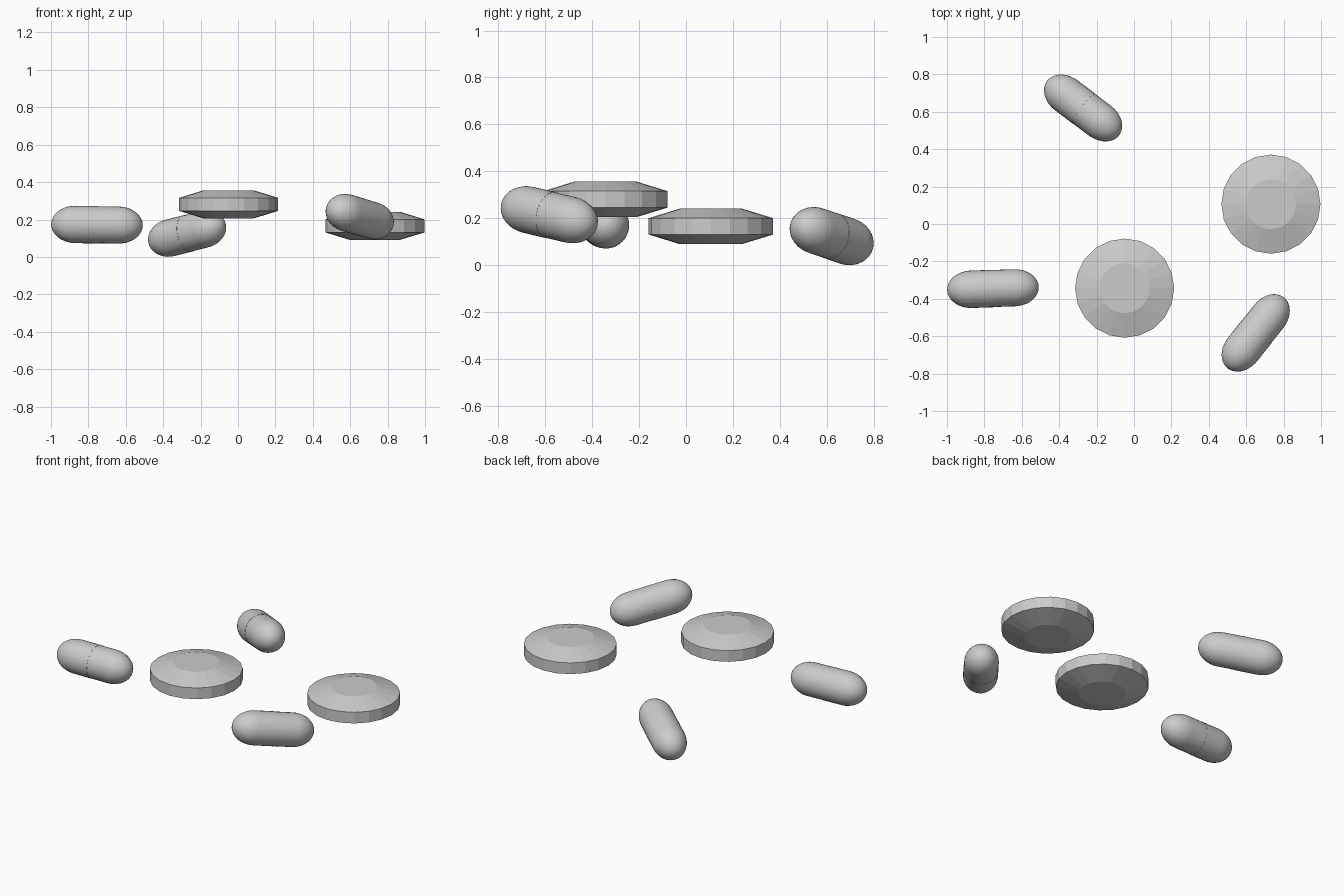
import bpy, bmesh, math
from mathutils import Vector

if "Cube" in bpy.data.objects:
    bpy.data.objects.remove(bpy.data.objects["Cube"])


def lathe(name, profile, sides, smooth):
    """Revolve (radius, z) points around z; zero radius closes to a pole."""
    bm = bmesh.new()
    rings = []
    for r, z in profile:
        if r < 1e-6:
            rings.append([bm.verts.new((0, 0, z))])
        else:
            rings.append([bm.verts.new((r * math.cos(2 * math.pi * i / sides),
                                        r * math.sin(2 * math.pi * i / sides), z))
                          for i in range(sides)])
    for a, b in zip(rings, rings[1:]):
        for i in range(sides):
            j = (i + 1) % sides
            if len(a) == 1:
                bm.faces.new((a[0], b[j], b[i]))
            elif len(b) == 1:
                bm.faces.new((a[i], a[j], b[0]))
            else:
                bm.faces.new((a[i], a[j], b[j], b[i]))
    # flat caps on open ends
    for ring in (rings[0], rings[-1]):
        if len(ring) > 1:
            bm.faces.new(ring)
    bmesh.ops.recalc_face_normals(bm, faces=bm.faces[:])
    mesh = bpy.data.meshes.new(name)
    bm.to_mesh(mesh)
    bm.free()
    obj = bpy.data.objects.new(name, mesh)
    bpy.context.collection.objects.link(obj)
    if smooth:
        bpy.ops.object.select_all(action='DESELECT')
        obj.select_set(True)
        bpy.context.view_layer.objects.active = obj
        bpy.ops.object.shade_smooth_by_angle(angle=math.radians(40))
    return obj


# Round bevelled tablets
def tablet(name, location):
    r, flat, half, band = 0.265, 0.134, 0.075, 0.035
    profile = [(flat, -half), (r, -band), (r, band), (flat, half)]
    lathe(name, profile, 20, False).location = location


# Capsules: two half shells meeting at a seam just off the middle
def capsule(name, location, heading, rise):
    dome, straight, seam, steps = 0.13, 0.115, 0.008, 10
    heading, rise = math.radians(heading), math.radians(rise)
    axis = Vector((math.cos(heading) * math.cos(rise),
                   math.sin(heading) * math.cos(rise), math.sin(rise)))
    for part, sign, r in (("body", -1, 0.1), ("cap", 1, 0.099)):
        profile = [(r, seam)]
        for k in range(steps + 1):
            t = math.pi / 2 * k / steps
            radius = r * math.cos(t) if k < steps else 0
            profile.append((radius, sign * (straight + dome * math.sin(t))))
        half = lathe(f"{name}_{part}", profile, 32, True)
        half.rotation_euler = axis.to_track_quat('Z', 'Y').to_euler()
        half.location = location


tablet("tablet_front", (-0.05, -0.343, 0.281))
tablet("tablet_right", (0.732, 0.106, 0.166))

capsule("capsule_left", (-0.754, -0.345, 0.172), 2, -0.8)
capsule("capsule_back", (-0.272, 0.62, 0.125), -37, 11.5)
capsule("capsule_right", (0.651, -0.582, 0.215), 51.5, -10.5)
